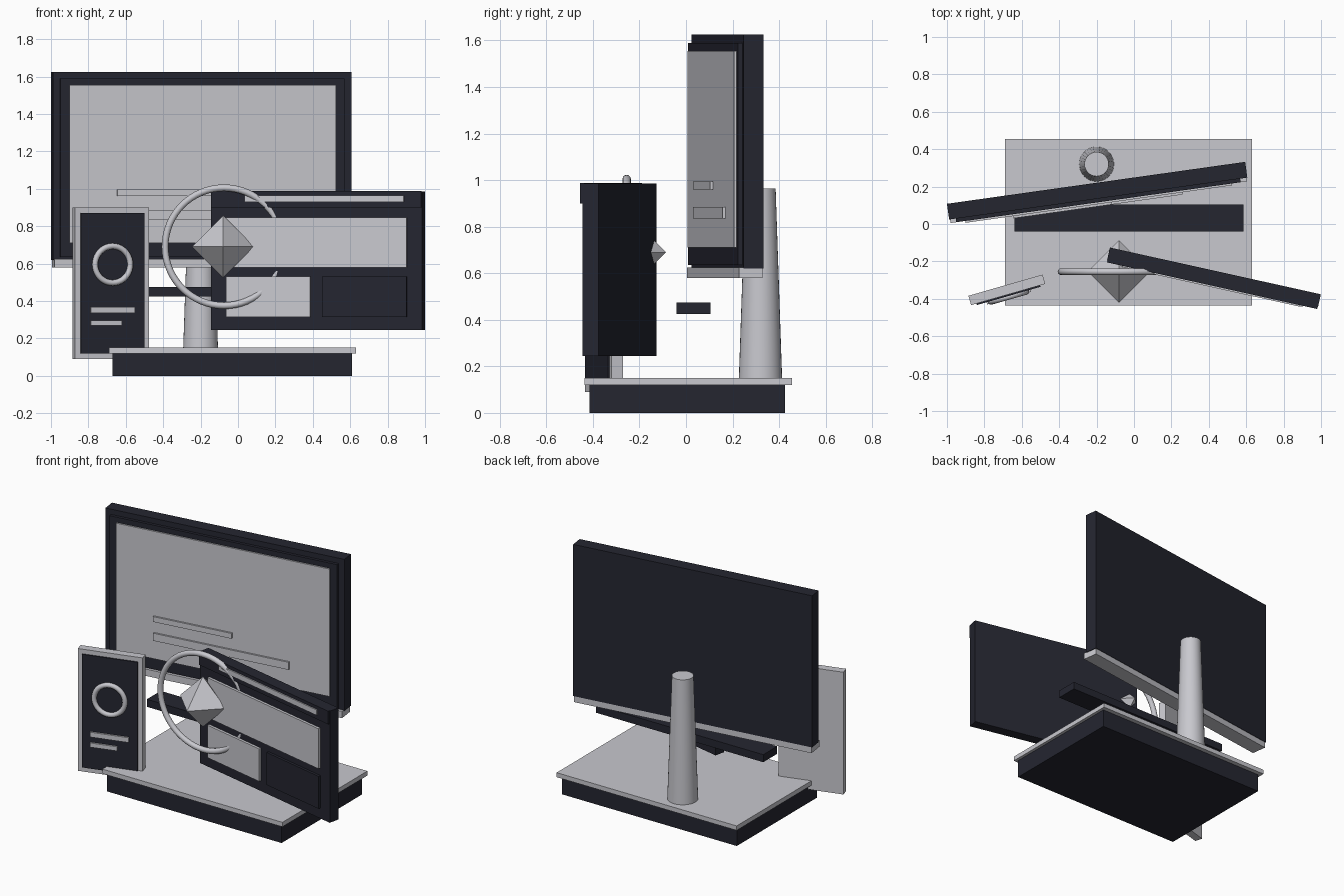
import bpy
from math import sin, cos, radians, pi
from mathutils import Matrix, Vector

cube = bpy.data.objects.get("Cube")
if cube:
    bpy.data.objects.remove(cube)


def material(name, color):
    m = bpy.data.materials.new(name)
    m.use_nodes = True
    m.diffuse_color = (*color, 1)
    m.node_tree.nodes["Principled BSDF"].inputs["Base Color"].default_value = (*color, 1)
    return m


DARK = material("dark_navy", (0.018, 0.019, 0.03))
LIGHT = material("light_grey", (0.58, 0.58, 0.62))


def finish(name, mat, smooth=False):
    ob = bpy.context.object
    ob.name = name
    ob.data.materials.append(mat)
    if smooth:
        bpy.ops.object.shade_smooth_by_angle(angle=radians(35))
    return ob


def box(name, mat, x, y, z):
    """Axis-aligned box from three (low, high) ranges."""
    bpy.ops.mesh.primitive_cube_add(size=1)
    ob = finish(name, mat)
    size = Vector([b - a for a, b in (x, y, z)])
    mid = Vector([(a + b) / 2 for a, b in (x, y, z)])
    ob.data.transform(Matrix.Translation(mid) @ Matrix.Diagonal(size).to_4x4())
    return ob


class Panel:
    """Upright panel turned about z; parts are placed by x, z and depth."""

    def __init__(self, x, y, angle):
        self.x, self.y, self.a = x, y, radians(angle)

    def along(self, x, depth):
        return (x - self.x + depth * sin(self.a)) / cos(self.a)

    def place(self, ob):
        ob.location = (self.x, self.y, 0)
        ob.rotation_euler.z = self.a

    def body(self, name, mat, width, depth, z):
        self.place(box(name, mat, (-width / 2, width / 2), depth, z))

    def plate(self, name, mat, x, z, depth):
        u = [self.along(v, depth[0]) for v in x]
        self.place(box(name, mat, u, depth, z))

    def ring(self, name, mat, x, z, depth, major, minor):
        bpy.ops.mesh.primitive_torus_add(major_radius=major, minor_radius=minor,
                                         major_segments=40, minor_segments=12)
        ob = finish(name, mat, True)
        ob.data.transform(Matrix.Translation((self.along(x, depth), depth, z))
                          @ Matrix.Rotation(pi / 2, 4, 'X'))
        self.place(ob)


# Base, stand and cross shelf
box("base", DARK, (-0.67, 0.61), (-0.415, 0.425), (0, 0.12))
box("base_top_plate", LIGHT, (-0.69, 0.63), (-0.435, 0.455), (0.12, 0.15))
bpy.ops.mesh.primitive_cone_add(vertices=32, radius1=0.093, radius2=0.065,
                                depth=0.82, location=(-0.2, 0.32, 0.555))
finish("stand_column", LIGHT, True)
box("cross_bar", DARK, (-0.64, 0.585), (-0.04, 0.105), (0.425, 0.475))

# Large rear monitor
monitor = Panel(-0.197, 0.178, 8)
monitor.body("monitor_body", DARK, 1.61, (-0.0425, 0.0425), (0.62, 1.625))
monitor.body("monitor_lower_strip", LIGHT, 1.6, (-0.062, 0.04), (0.58, 0.625))
monitor.plate("monitor_bezel", DARK, (-0.95, 0.57), (0.635, 1.59), (-0.062, -0.04))
monitor.plate("monitor_screen", LIGHT, (-0.9, 0.525), (0.71, 1.555), (-0.072, -0.06))
for name, x_end, z in (("screen_short_bar", -0.12, (0.96, 0.995)),
                       ("screen_long_bar", 0.26, (0.835, 0.885))):
    monitor.plate(name, LIGHT, (-0.645, x_end), z, (-0.084, -0.07))

# Front window panel on the right
window = Panel(0.4275, -0.285, -12.5)
window.body("window_body", DARK, 1.155, (-0.035, 0.035), (0.245, 0.985))
window.body("window_header", DARK, 1.15, (-0.046, -0.03), (0.9, 0.987))
window.plate("header_bar", LIGHT, (0.035, 0.885), (0.93, 0.965), (-0.054, -0.044))
for name, mat, x, z in (("wide_card", LIGHT, (-0.065, 0.9), (0.58, 0.845)),
                        ("small_light_card", LIGHT, (-0.065, 0.385), (0.315, 0.53)),
                        ("small_dark_card", DARK, (0.45, 0.9), (0.315, 0.53))):
    window.plate(name, mat, x, z, (-0.052, -0.03))

# Narrow front panel on the left
phone = Panel(-0.68, -0.352, 16)
phone.body("phone_body", LIGHT, 0.412, (-0.026, 0.026), (0.09, 0.9))
phone.plate("phone_screen", DARK, (-0.84, -0.5), (0.12, 0.87), (-0.034, -0.02))
phone.ring("phone_dial", LIGHT, -0.67, 0.595, -0.038, 0.098, 0.016)
for name, x_end, z in (("phone_long_bar", -0.55, (0.335, 0.367)),
                       ("phone_short_bar", -0.62, (0.268, 0.296))):
    phone.plate(name, LIGHT, (-0.785, x_end), z, (-0.046, -0.03))

# Floating crystal with its hoop
for name, tip in (("crystal_top", 1), ("crystal_bottom", -1)):
    bpy.ops.mesh.primitive_cone_add(vertices=4, radius1=0.167, radius2=0, depth=0.167,
                                    end_fill_type='NOTHING',
                                    location=(-0.08, -0.253, 0.69 + tip * 0.0835),
                                    rotation=(0 if tip > 0 else pi, 0, 0))
    finish(name, LIGHT)
bpy.ops.mesh.primitive_torus_add(major_radius=0.315, minor_radius=0.018,
                                 major_segments=64, minor_segments=12,
                                 location=(-0.075, -0.255, 0.69),
                                 rotation=(pi / 2, 0, 0))
finish("crystal_hoop", LIGHT, True)
